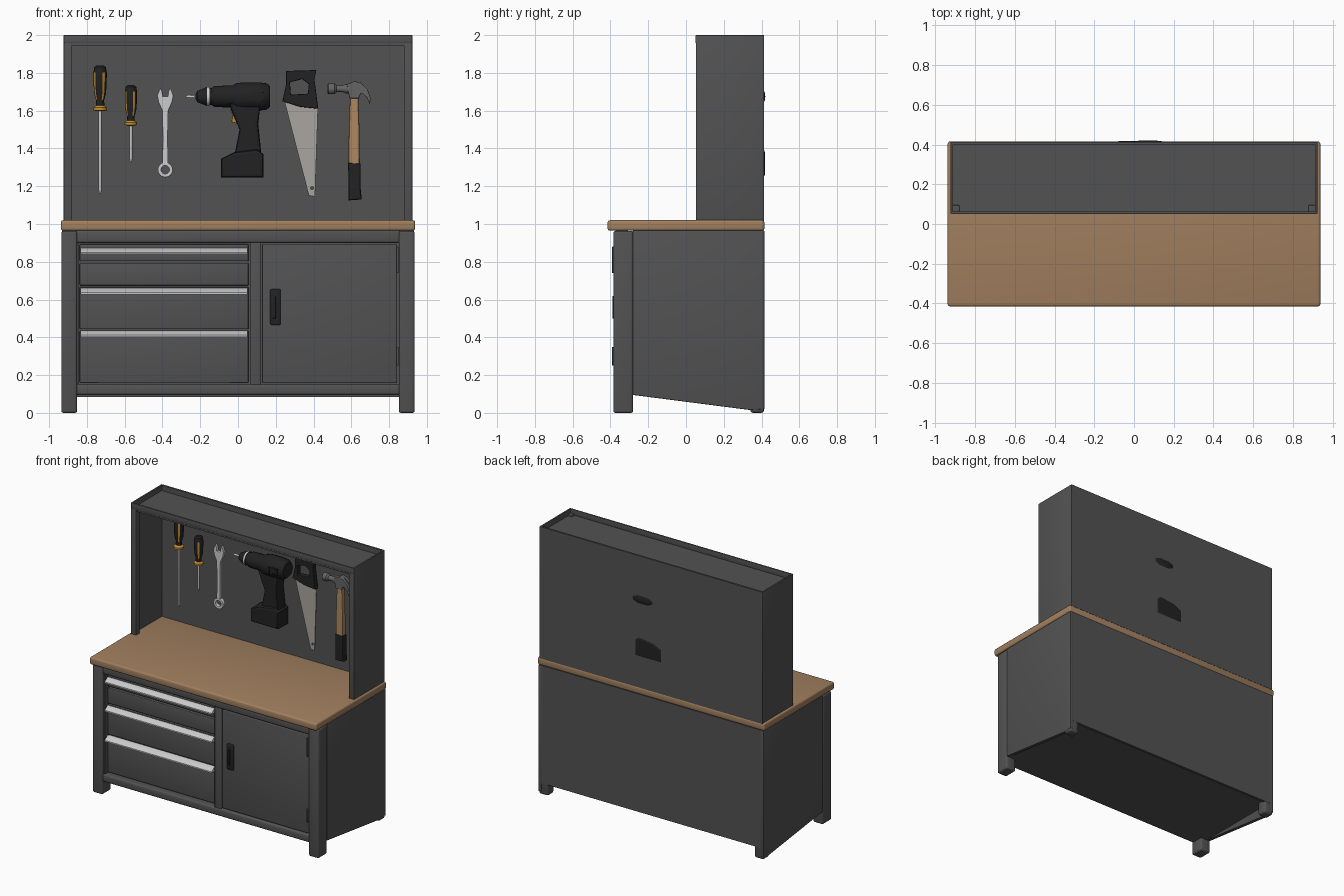
import bpy, bmesh, math
from mathutils import Matrix, Vector

if "Cube" in bpy.data.objects:
    bpy.data.objects.remove(bpy.data.objects["Cube"])


def mat(name, r, g, b):
    m = bpy.data.materials.new(name)
    m.diffuse_color = (r, g, b, 1)
    m.use_nodes = True
    m.node_tree.nodes["Principled BSDF"].inputs["Base Color"].default_value = m.diffuse_color
    return m


STEEL = mat("charcoal steel", .085, .085, .085)
WOOD = mat("wood", .36, .215, .115)
CHROME = mat("light metal", .6, .6, .6)
BLACK = mat("black plastic", .016, .016, .016)
YELLOW = mat("amber plastic", .55, .27, .025)
BLADE = mat("saw blade grey", .40, .38, .35)
IRON = mat("dark iron", .13, .13, .13)
HANDLE = mat("handle wood", .42, .25, .12)


def finish(name, bm, mats, bevel=0):
    bmesh.ops.recalc_face_normals(bm, faces=bm.faces[:])
    if bevel:
        bmesh.ops.bevel(bm, geom=bm.edges[:], offset=bevel, segments=3,
                        profile=.5, affect='EDGES', clamp_overlap=True)
    me = bpy.data.meshes.new(name)
    bm.to_mesh(me)
    bm.free()
    for m in mats:
        me.materials.append(m)
    ob = bpy.data.objects.new(name, me)
    bpy.context.collection.objects.link(ob)
    return ob


def box(name, x0, x1, y0, y1, z0, z1, m=STEEL, bevel=0):
    bm = bmesh.new()
    bmesh.ops.create_cube(bm, size=1)
    for v in bm.verts:
        v.co = ((x0 + x1) / 2 + v.co.x * (x1 - x0), (y0 + y1) / 2 + v.co.y * (y1 - y0),
                (z0 + z1) / 2 + v.co.z * (z1 - z0))
    return finish(name, bm, [m], bevel)


def pair(name, x0, x1, *rest, **kw):
    box("right_" + name, x0, x1, *rest, **kw)
    box("left_" + name, -x1, -x0, *rest, **kw)


def side_prism(name, yz, x0, x1, m=STEEL, bevel=0):
    # (y, z) profile extruded along x
    bm = bmesh.new()
    f = bm.faces.new([bm.verts.new((x0, y, z)) for y, z in yz])
    g = bmesh.ops.extrude_face_region(bm, geom=[f])["geom"]
    bmesh.ops.translate(bm, vec=(x1 - x0, 0, 0),
                        verts=[v for v in g if isinstance(v, bmesh.types.BMVert)])
    return finish(name, bm, [m], bevel)


def plate(name, loops, y, half, m, bevel=.004):
    # (x, z) outline with optional holes, thick along y
    cu = bpy.data.curves.new(name, 'CURVE')
    cu.dimensions, cu.fill_mode = '2D', 'BOTH'
    cu.extrude, cu.bevel_depth = half - bevel, bevel
    cu.offset, cu.bevel_resolution = -bevel, 1
    for pts in loops:
        s = cu.splines.new('POLY')
        s.points.add(len(pts) - 1)
        for p, (x, z) in zip(s.points, pts):
            p.co = (x, z, 0, 1)
        s.use_cyclic_u = True
    tmp = bpy.data.objects.new(name + "_outline", cu)
    bpy.context.collection.objects.link(tmp)
    dg = bpy.context.evaluated_depsgraph_get()
    me = bpy.data.meshes.new_from_object(tmp.evaluated_get(dg))
    bpy.data.objects.remove(tmp)
    me.transform(Matrix.Translation((0, y, 0)) @ Matrix.Rotation(math.pi / 2, 4, 'X'))
    me.materials.clear()
    me.materials.append(m)
    ob = bpy.data.objects.new(name, me)
    bpy.context.collection.objects.link(ob)
    return ob


def lathe(name, prof, at, mats, axis='Z', n=20, rule=None):
    # (radius, height) profile turned round an axis; rule(ring, side) picks the material
    bm = bmesh.new()
    rings = []
    for r, h in prof:
        ring = []
        for i in range(n):
            a = 2 * math.pi * i / n
            c, s = r * math.cos(a), r * math.sin(a)
            ring.append(bm.verts.new(Vector(at) + Vector((c, s, h) if axis == 'Z' else (h, c, s))))
        rings.append(ring)
    for k in range(len(rings) - 1):
        for i in range(n):
            j = (i + 1) % n
            f = bm.faces.new((rings[k][i], rings[k][j], rings[k + 1][j], rings[k + 1][i]))
            f.material_index = rule(k, i) if rule else 0
    bm.faces.new(rings[0])
    bm.faces.new(rings[-1])
    return finish(name, bm, mats)


def circle(x, z, r, n):
    return [(x + r * math.cos(2 * math.pi * i / n), z + r * math.sin(2 * math.pi * i / n))
            for i in range(n)]


# Bench carcass
box("worktop", -.938, .938, -.415, .415, .965, 1.02, WOOD, bevel=.012)
pair("front_leg", .852, .935, -.385, -.28, 0, .963, bevel=.012)
pair("back_leg", .852, .930, .34, .413, 0, .5, bevel=.015)
for side, x0, x1 in (("right", .905, .932), ("left", -.932, -.905)):
    side_prism(side + "_side_panel", [(-.282, .095), (.34, .015), (.415, .02), (.415, .966), (-.282, .966)],
               x0, x1, bevel=.004)
box("back_panel", -.92, .92, .395, .414, .085, .966)
box("bottom_panel", -.92, .92, -.35, .41, .095, .115)
box("top_rail", -.86, .86, -.378, -.30, .90, .966, bevel=.012)
box("bottom_rail", -.86, .86, -.378, -.30, .095, .152, bevel=.012)
box("centre_divider", .065, .122, -.372, -.30, .14, .91, bevel=.006)
box("recess_backing", -.87, .87, -.32, -.305, .14, .91)

# Drawers with sloped metal pulls
for i, (z0, z1, pull) in enumerate(((.803, .893, .84), (.675, .792, None), (.443, .667, .628), (.16, .435, .403))):
    box(f"drawer_{i + 1}", -.838, .055, -.345, -.31, z0, z1, bevel=.005)
    if pull:
        side_prism(f"drawer_pull_{i + 1}", [(-.34, pull + .033), (-.350, pull + .033), (-.384, pull + .01),
                                            (-.384, pull), (-.34, pull)], -.835, .05, CHROME)
box("drawer_frame_left", -.856, -.843, -.365, -.31, .15, .90)

# Cupboard door
box("door", .128, .842, -.368, -.31, .157, .895, bevel=.006)
box("door_handle", .170, .226, -.382, -.36, .465, .655, BLACK, bevel=.008)
box("door_handle_grip", .184, .200, -.390, -.375, .50, .62, BLACK, bevel=.004)
for z0, z1 in ((.25, .35), (.74, .88)):
    box("door_hinge", .838, .850, -.391, -.36, z0, z1, bevel=.003)

# Tool hutch with a shallow tray on top
pair("hutch_side", .910, .923, .052, .414, 1.015, 2.0, bevel=.003)
pair("hutch_post", .878, .921, .052, .095, 1.015, 1.97, bevel=.004)
box("hutch_front_rail", -.92, .92, .05, .064, 1.957, 2.0, bevel=.004)
box("hutch_roof", -.915, .915, .055, .41, 1.945, 1.96)
box("hutch_back", -.92, .92, .40, .414, 1.015, 2.0)

# Screwdrivers
for name, x, base, top, tip, r in (("large_screwdriver", -.73, 1.597, 1.84, 1.16, .036),
                                   ("small_screwdriver", -.567, 1.52, 1.735, 1.326, .033)):
    L = top - base
    prof = [(r * a, base + L * b) for a, b in ((.5, 0), (1, .02), (1, .08), (.62, .13), (.6, .24), (.85, .38),
                                               (.95, .55), (.98, .75), (.98, .84), (.85, .96), (.5, 1))]
    lathe(name + "_handle", prof, (x, .345, 0), [BLACK, YELLOW], n=16,
          rule=lambda k, i: int(k < 3 or (4 <= k <= 7 and i % 4 == 1)))
    lathe(name + "_shaft", [(.004, tip), (.008, tip + .02), (.008, base + .02)], (x, .345, 0), [CHROME], n=12)

# Wrench
half = [(.016, 1.31), (.013, 1.45), (.016, 1.6), (.036, 1.645), (.043, 1.68), (.026, 1.724), (.016, 1.70), (.014, 1.675)]
outline = [(-.385 + x, z) for x, z in half] + [(-.385 - x, z) for x, z in reversed(half)]
plate("wrench_body", [outline], .33, .012, CHROME, .003)
plate("wrench_ring", [circle(-.385, 1.287, .040, 24), circle(-.385, 1.287, .022, 12)], .33, .014, CHROME, .003)

# Cordless drill
C = (0, .345, 1.675)
lathe("drill_body", [(.045, -.14), (.056, -.125), (.058, -.03), (.070, -.01), (.075, .03), (.075, .11), (.070, .15), (.055, .17)],
      C, [BLACK], 'X', 28)
lathe("drill_chuck", [(.012, -.225), (.03, -.215), (.046, -.175), (.05, -.165), (.05, -.152), (.046, -.15), (.046, -.13)],
      C, [BLACK, CHROME], 'X', 24, rule=lambda k, i: int(k == 3))
lathe("drill_bit", [(.003, -.28), (.008, -.265), (.008, -.22)], C, [CHROME], 'X', 10)
plate("drill_grip", [[(-.05, 1.64), (.12, 1.64), (.107, 1.53), (.125, 1.36), (-.02, 1.36), (.008, 1.5), (-.03, 1.59)]],
      .345, .05, BLACK, .015)
plate("drill_battery", [[(-.09, 1.247), (.135, 1.247), (.135, 1.37), (.10, 1.395), (-.02, 1.38), (-.09, 1.345)]],
      .345, .073, BLACK, .015)
plate("drill_trigger", [[(-.042, 1.61), (-.005, 1.61), (.0, 1.53), (-.035, 1.54), (-.028, 1.575)]], .345, .02, YELLOW, .004)
for i in range(4):
    box("drill_vent", .06 + i * .022, .07 + i * .022, .268, .28, 1.65, 1.70, BLACK)

# Hand saw
plate("saw_handle", [[(.255, 1.81), (.415, 1.815), (.405, 1.765), (.425, 1.61), (.33, 1.62), (.235, 1.65), (.255, 1.74)],
                     [(.275, 1.75), (.34, 1.767), (.375, 1.74), (.37, 1.69), (.28, 1.685)]], .325, .02, BLACK, .006)
plate("saw_blade", [[(.243, 1.66), (.424, 1.63), (.408, 1.145), (.375, 1.15)], circle(.392, 1.19, .008, 10)],
      .325, .004, BLADE, .001)

# Claw hammer
lathe("hammer_face", [(.024, .475), (.029, .48), (.029, .51), (.018, .522), (.018, .555), (.026, .575), (.026, .63)],
      (0, .335, 1.716), [IRON], 'X', 20)
plate("hammer_eye", [[(.575, 1.74), (.62, 1.757), (.65, 1.745), (.65, 1.69), (.64, 1.665), (.59, 1.665)]], .335, .027, IRON, .005)
for s in (-1, 1):
    plate("hammer_claw", [[(.61, 1.755), (.65, 1.748), (.685, 1.715), (.703, 1.665), (.698, 1.635),
                           (.682, 1.67), (.66, 1.69), (.61, 1.692)]], .335 + s * .015, .012, IRON, .003)
plate("hammer_handle", [[(.594, 1.70), (.636, 1.70), (.643, 1.50), (.645, 1.30), (.583, 1.30), (.587, 1.50)]],
      .335, .02, HANDLE, .010)
plate("hammer_grip", [[(.583, 1.325), (.648, 1.32), (.648, 1.20), (.655, 1.13), (.585, 1.125), (.585, 1.20)]],
      .335, .026, BLACK, .010)

# Smooth shading with sharp corners kept
for ob in bpy.context.scene.objects:
    ob.select_set(True)
    bpy.context.view_layer.objects.active = ob
bpy.ops.object.shade_smooth_by_angle(angle=math.radians(35))
